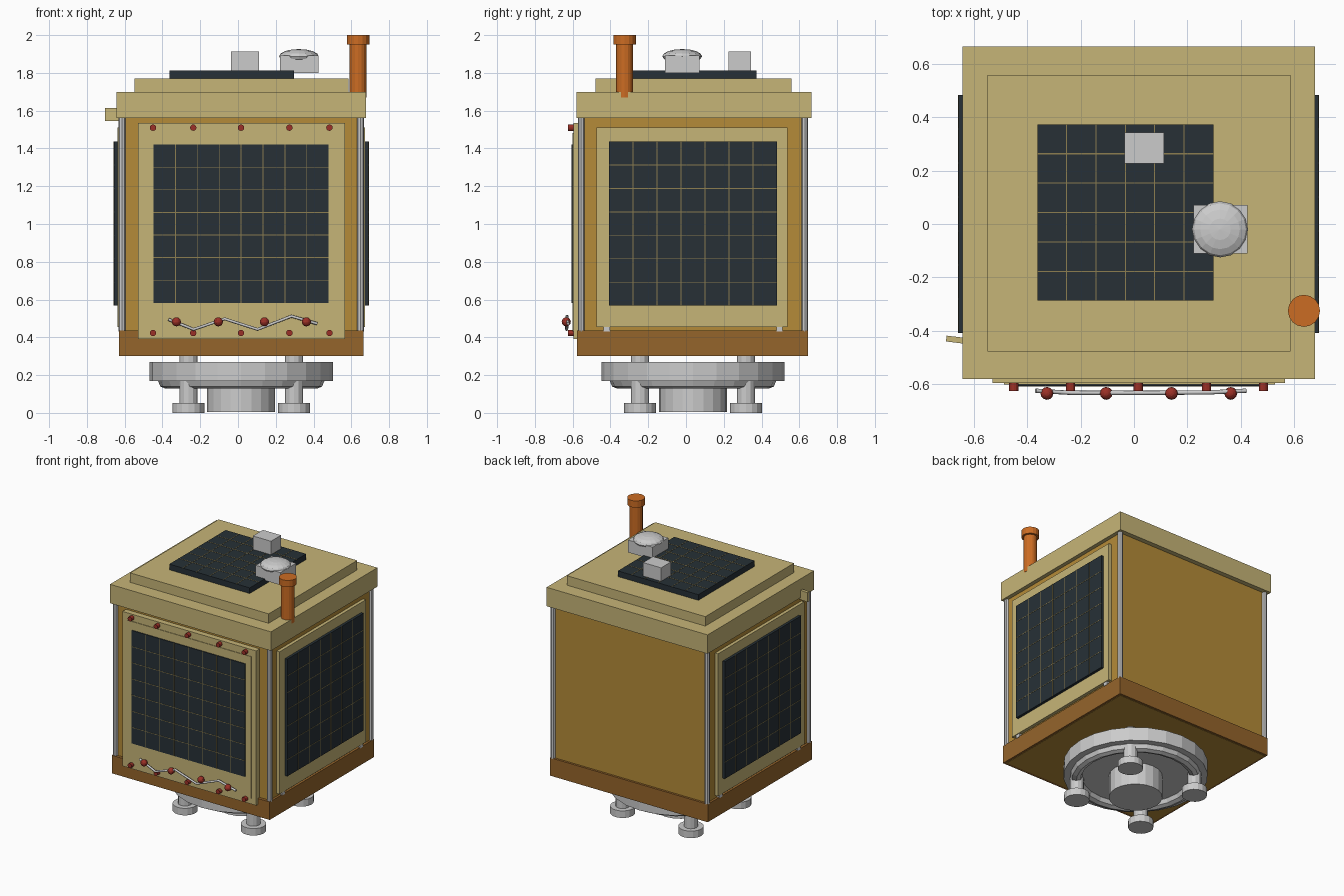
import bpy, bmesh, math
from mathutils import Matrix, Vector

if "Cube" in bpy.data.objects:
    bpy.data.objects.remove(bpy.data.objects["Cube"])

CX, CY = 0.017, 0.037   # centre line of the body


def mat(name, r, g, b):
    m = bpy.data.materials.new(name)
    m.diffuse_color = (r, g, b, 1)
    m.use_nodes = True
    m.node_tree.nodes["Principled BSDF"].inputs["Base Color"].default_value = m.diffuse_color
    return m


KHAKI = mat("khaki", 0.565, 0.462, 0.185)
GOLD = mat("gold", 0.46, 0.26, 0.04)
BROWN = mat("brown", 0.30, 0.128, 0.024)
ORANGE = mat("orange", 0.60, 0.15, 0.017)
DARK = mat("dark_cell", 0.02, 0.03, 0.037)
LINE = mat("cell_line", 0.27, 0.21, 0.08)
RED = mat("red", 0.33, 0.03, 0.02)


def finish(name, bm, material=None):
    me = bpy.data.meshes.new(name)
    bm.to_mesh(me)
    bm.free()
    ob = bpy.data.objects.new(name, me)
    bpy.context.collection.objects.link(ob)
    if material:
        me.materials.append(material)
    return ob


def add_box(bm, lo, hi):
    lo, hi = Vector(lo), Vector(hi)
    bmesh.ops.create_cube(bm, size=1, matrix=Matrix.Translation((lo + hi) / 2)
                          @ Matrix.Diagonal((*(hi - lo), 1)))


def box(name, lo, hi, material=None):
    bm = bmesh.new()
    add_box(bm, lo, hi)
    return finish(name, bm, material)


def cyl(name, x, y, z0, z1, r, n=16, material=None):
    bm = bmesh.new()
    bmesh.ops.create_cone(bm, cap_ends=True, segments=n, radius1=r, radius2=r, depth=z1 - z0,
                          matrix=Matrix.Translation((x, y, (z0 + z1) / 2)))
    return finish(name, bm, material)


def solar(name, lo, hi, axis, sign, nu, nv):
    """Dark slab with raised grid lines on the face pointing along sign * axis."""
    box(name, lo, hi, DARK)
    u, v = [a for a in range(3) if a != axis]
    bm = bmesh.new()
    for a, n in ((u, nu), (v, nv)):
        for i in range(1, n):
            c = lo[a] + (hi[a] - lo[a]) * i / n
            l, h = list(lo), list(hi)
            l[a], h[a] = c - 0.002, c + 0.002
            if sign > 0:
                l[axis], h[axis] = hi[axis] - 0.002, hi[axis] + 0.0015
            else:
                l[axis], h[axis] = lo[axis] - 0.0015, lo[axis] + 0.002
            add_box(bm, l, h)
    finish(name + "_lines", bm, LINE)


# Main body, base skirt and lid
HX, HY = 0.631, 0.592
box("body", (CX - HX, CY - HY, 0.30), (CX + HX, CY + HY, 1.695), GOLD)
box("base_skirt", (-0.63, -0.577, 0.302), (0.664, 0.645, 0.435), BROWN)
box("lid", (-0.642, -0.581, 1.56), (0.677, 0.664, 1.70), KHAKI)
box("upper_lid", (-0.549, -0.478, 1.69), (0.586, 0.558, 1.77), KHAKI)

# Corner posts
for sx in (-1, 1):
    for sy in (-1, 1):
        cyl("corner_post", CX + sx * HX, CY + sy * HY, 0.43, 1.565, 0.018, 8)

# Roof solar panel, instrument box and dome antenna
solar("roof_panel", (-0.362, -0.287, 1.765), (0.297, 0.373, 1.812), 2, 1, 6, 6)
box("instrument_box", (-0.036, 0.226, 1.80), (0.112, 0.343, 1.912))
box("dome_box", (0.223, -0.111, 1.80), (0.425, 0.072, 1.892))
bm = bmesh.new()
bmesh.ops.create_uvsphere(bm, u_segments=16, v_segments=8, radius=1,
                          matrix=Matrix.Translation((0.322, -0.02, 1.888))
                          @ Matrix.Diagonal((0.105, 0.105, 0.038, 1)))
finish("dome_antenna", bm)

# Orange mast
cyl("mast", 0.636, -0.325, 1.67, 1.96, 0.045, 16, ORANGE)
cyl("mast_cap", 0.636, -0.325, 1.95, 2.0, 0.06, 16, ORANGE)

# Small angled tab on the left
tab = box("side_tab", (-0.06, -0.011, -0.035), (0.06, 0.011, 0.035), KHAKI)
tab.location = (-0.643, -0.436, 1.58)
tab.rotation_euler = (0, 0, math.radians(-7))

# Front panel: stepped plate and solar cells
box("front_plate", (-0.53, -0.596, 0.39), (0.566, -0.545, 1.535), KHAKI)
box("front_inner_plate", (-0.487, -0.600, 0.432), (0.527, -0.56, 1.483), KHAKI)
solar("front_panel", (-0.447, -0.606, 0.583), (0.48, -0.58, 1.42), 1, -1, 8, 7)

# Side panels
for side, s in (("left", -1), ("right", 1)):
    def span(a, b):
        return sorted((CX + s * a, CX + s * b))
    x0, x1 = span(0.62, 0.655)
    box(side + "_plate", (x0, -0.474, 0.455), (x1, 0.537, 1.51), KHAKI)
    x0, x1 = span(0.64, 0.674)
    solar(side + "_panel", (x0, -0.408, 0.568), (x1, 0.482, 1.436), 0, s, 7, 7)
    x0, x1 = span(0.62, 0.65)
    for y in (-0.42, 0.495):
        box(side + "_plate_clip", (x0, y - 0.017, 0.43), (x1, y + 0.017, 0.47))

# Red bolts on the front plate
bm = bmesh.new()
for x in (-0.45, -0.237, 0.016, 0.272, 0.484):
    for z in (1.51, 0.423):
        bmesh.ops.create_cone(bm, cap_ends=True, segments=12, radius1=0.017, radius2=0.017,
                              depth=0.05, matrix=Matrix.Translation((x, -0.6, z))
                              @ Matrix.Rotation(math.pi / 2, 4, 'X'))
finish("front_bolts", bm, RED)

# Zigzag cable with red beads
cu = bpy.data.curves.new("front_cable", 'CURVE')
cu.dimensions = '3D'
cu.bevel_depth = 0.008
cu.bevel_resolution = 2
cu.use_fill_caps = True
pts = [(-0.368, -0.624, 0.495), (-0.235, -0.632, 0.442), (-0.071, -0.632, 0.498),
       (0.103, -0.632, 0.442), (0.283, -0.63, 0.512), (0.42, -0.624, 0.472)]
sp = cu.splines.new('POLY')
sp.points.add(len(pts) - 1)
for p, co in zip(sp.points, pts):
    p.co = (*co, 1)
bpy.context.collection.objects.link(bpy.data.objects.new("front_cable", cu))
bm = bmesh.new()
for x in (-0.326, -0.104, 0.14, 0.362):
    bmesh.ops.create_uvsphere(bm, u_segments=12, v_segments=8, radius=0.024,
                              matrix=Matrix.Translation((x, -0.634, 0.482)))
finish("cable_beads", bm, RED)

# Mounting disc, rolled ring, central nozzle
cyl("mount_disc", CX, CY, 0.17, 0.27, 0.485, 24)
bpy.ops.mesh.primitive_torus_add(major_segments=24, minor_segments=8, major_radius=0.40,
                                 minor_radius=0.04, location=(CX, CY, 0.168))
bpy.context.object.name = "mount_ring"
cyl("nozzle", CX, CY, 0.006, 0.18, 0.18, 20)

# Four legs with feet
for sx in (-1, 1):
    for sy in (-1, 1):
        x, y = CX + sx * 0.28, CY + sy * 0.28
        cyl("leg", x, y, 0.03, 0.305, 0.048, 12)
        cyl("foot", x, y, 0.0, 0.052, 0.085, 16)
